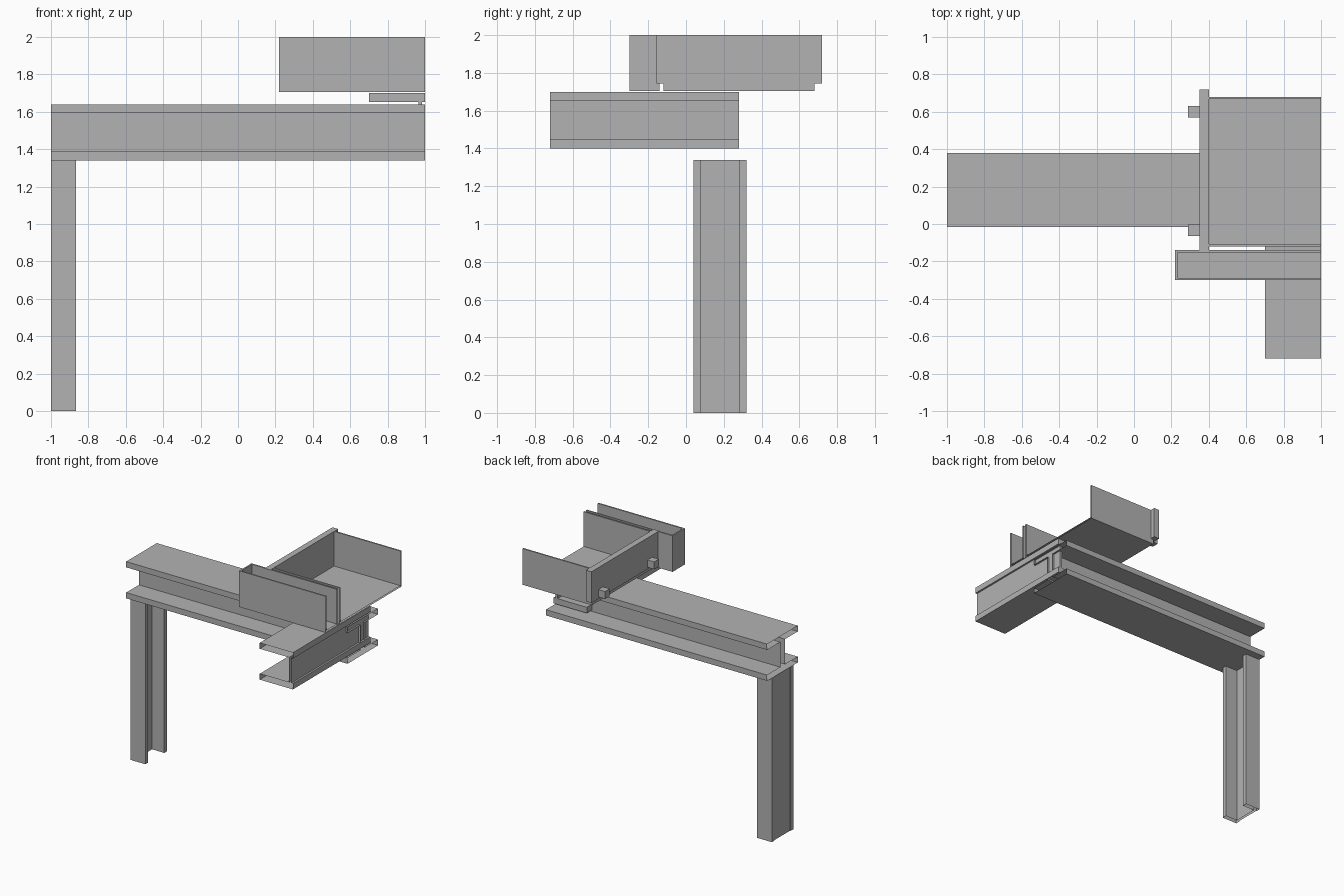
import bpy, bmesh

if "Cube" in bpy.data.objects:
    bpy.data.objects.remove(bpy.data.objects["Cube"])

steel = bpy.data.materials.new("steel_grey")
steel.diffuse_color = (0.45, 0.45, 0.45, 1)
steel.use_nodes = True
steel.node_tree.nodes["Principled BSDF"].inputs["Base Color"].default_value = steel.diffuse_color


def finish(name, bm):
    bmesh.ops.recalc_face_normals(bm, faces=bm.faces)
    me = bpy.data.meshes.new(name)
    bm.to_mesh(me)
    bm.free()
    me.materials.append(steel)
    ob = bpy.data.objects.new(name, me)
    bpy.context.collection.objects.link(ob)
    return ob


def box(name, x0, x1, y0, y1, z0, z1):
    bm = bmesh.new()
    bmesh.ops.create_cube(bm, size=1)
    for v in bm.verts:
        v.co = ((x0 + x1) / 2 + v.co.x * (x1 - x0),
                (y0 + y1) / 2 + v.co.y * (y1 - y0),
                (z0 + z1) / 2 + v.co.z * (z1 - z0))
    return finish(name, bm)


def section(name, outline, axis, a, b, cap_end=False):
    """Rolled section with open ends: closed outline swept along an axis."""
    place = {"x": lambda p, t: (t, p[0], p[1]),
             "y": lambda p, t: (p[0], t, p[1]),
             "z": lambda p, t: (p[0], p[1], t)}[axis]
    bm = bmesh.new()
    r0 = [bm.verts.new(place(p, a)) for p in outline]
    r1 = [bm.verts.new(place(p, b)) for p in outline]
    n = len(outline)
    for i in range(n):
        j = (i + 1) % n
        bm.faces.new((r0[i], r0[j], r1[j], r1[i]))
    if cap_end:
        bm.faces.new(r1)
    return finish(name, bm)


def i_outline(u0, u1, v0, v1, w0, w1, f):
    """I shape: flanges u0..u1, web w0..w1, flange thickness f."""
    return [(u0, v0), (u1, v0), (u1, v0 + f), (w1, v0 + f), (w1, v1 - f),
            (u1, v1 - f), (u1, v1), (u0, v1), (u0, v1 - f), (w0, v1 - f),
            (w0, v0 + f), (u0, v0 + f)]


def u_outline(u0, u1, v0, v1, t):
    """Trough shape, open at the top."""
    return [(u0, v0), (u1, v0), (u1, v1), (u1 - t, v1), (u1 - t, v0 + t),
            (u0 + t, v0 + t), (u0 + t, v1), (u0, v1)]


# column, web close to its outer side
section("column", i_outline(-1, -0.865, 0.04, 0.32, -0.995, -0.975, 0.037), "z", 0, 1.34)

# main and cross beams
section("main_beam", i_outline(-0.015, 0.38, 1.34, 1.64, 0.15, 0.21, 0.047), "x", -1, 1)
section("cross_beam", i_outline(0.7, 1, 1.4, 1.7, 0.965, 0.985, 0.048), "y", -0.72, 0.28, True)

# upper troughs
section("deck_trough", u_outline(-0.12, 0.68, 1.705, 2, 0.012), "x", 0.4, 1)
section("front_trough", u_outline(-0.3, -0.14, 1.705, 2, 0.012), "x", 0.22, 1)
box("front_trough_end", 0.22, 0.232, -0.3, -0.14, 1.705, 2)

# end plate with its lower tongue and bolts
box("end_plate", 0.35, 0.4, -0.155, 0.72, 1.745, 2)
box("end_plate_tongue", 0.375, 0.4, -0.12, 0.68, 1.705, 1.745)
for i, y in enumerate((-0.033, 0.6)):
    box(f"bolt_{i + 1}", 0.29, 0.36, y - 0.03, y + 0.03, 1.76, 1.82)
